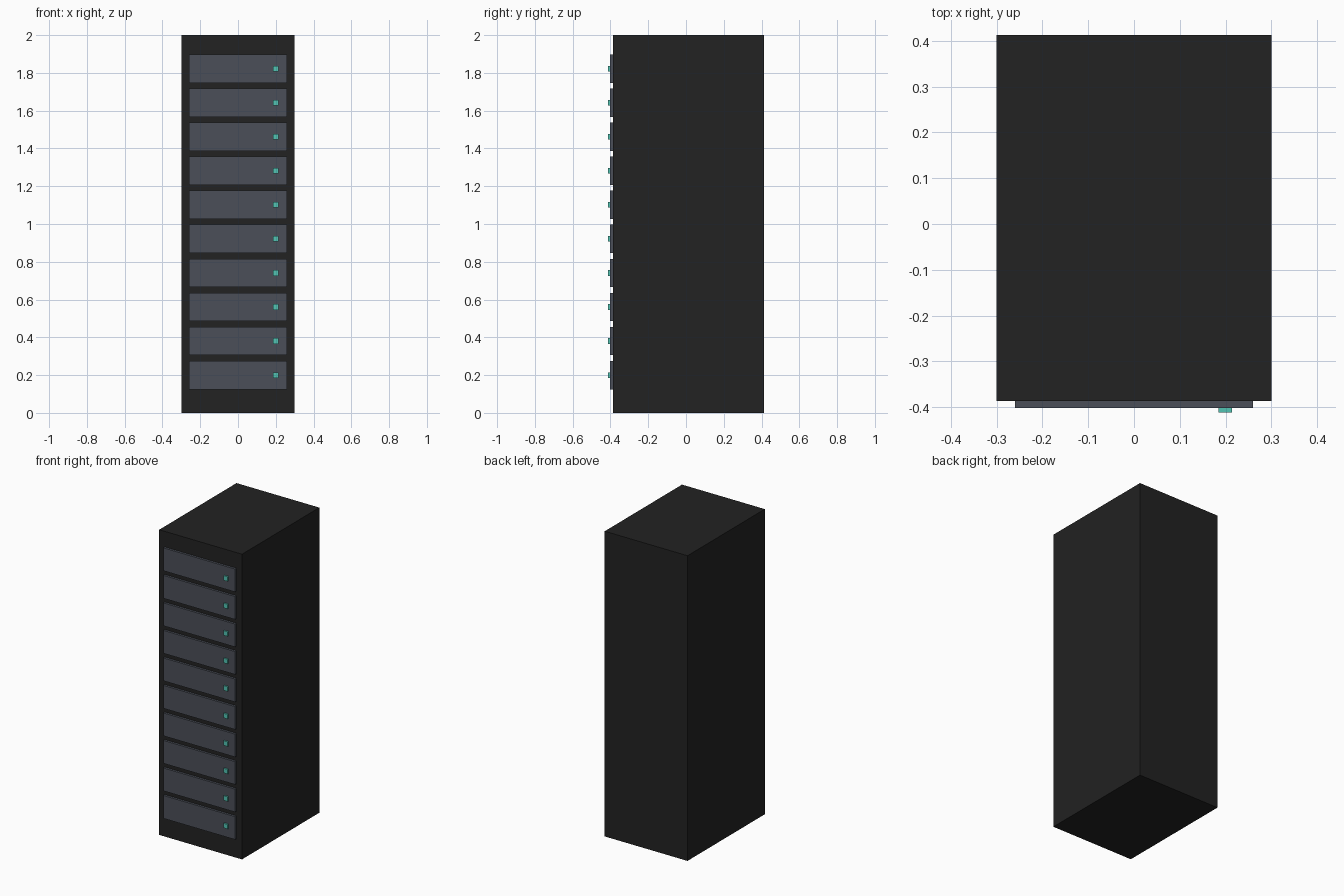
import bpy

if "Cube" in bpy.data.objects:
    bpy.data.objects.remove(bpy.data.objects["Cube"])


def material(name, rgb):
    m = bpy.data.materials.new(name)
    m.diffuse_color = (*rgb, 1.0)
    m.use_nodes = True
    m.node_tree.nodes["Principled BSDF"].inputs["Base Color"].default_value = m.diffuse_color
    return m


BLACK = material("cabinet black", (0.016, 0.016, 0.016))
SLATE = material("panel slate grey", (0.070, 0.078, 0.098))
TEAL = material("light teal", (0.085, 0.55, 0.45))


def box(name, x, y, z, mat):
    """Box from (min, max) pairs on each axis."""
    bpy.ops.mesh.primitive_cube_add(
        size=1, location=[(a + b) / 2 for a, b in (x, y, z)])
    o = bpy.context.object
    o.name = name
    o.scale = [b - a for a, b in (x, y, z)]
    bpy.ops.object.transform_apply(location=False, rotation=False, scale=True)
    o.data.materials.append(mat)
    return o


# Cabinet shell
FRONT = -0.387
box("cabinet", (-0.3, 0.3), (FRONT, 0.413), (0, 2), BLACK)

# Ten stacked units, each with a status light
for i in range(10):
    z = 0.2 + i * 0.1803
    box(f"server_panel_{i + 1}", (-0.26, 0.26), (FRONT - 0.015, FRONT + 0.005),
        (z - 0.075, z + 0.075), SLATE)
    box(f"status_light_{i + 1}", (0.184, 0.214), (-0.412, FRONT - 0.010),
        (z - 0.015, z + 0.015), TEAL)
